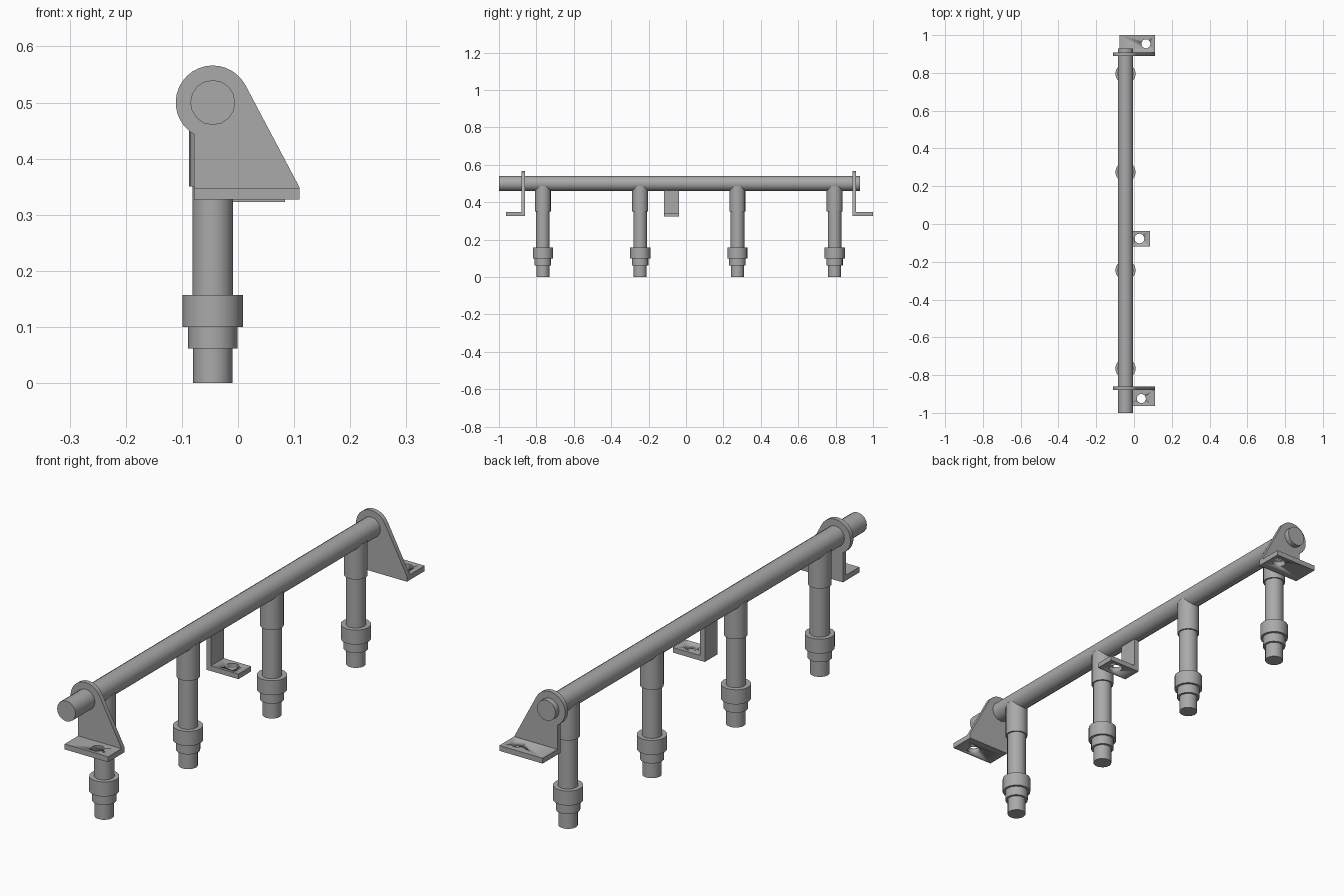
import bpy
import bmesh
from math import radians, sin, cos, pi, atan2, acos, hypot
from mathutils import Matrix, Vector

cube = bpy.data.objects.get("Cube")
if cube:
    bpy.data.objects.remove(cube, do_unlink=True)

steel = bpy.data.materials.new("grey_steel")
steel.use_nodes = True
COLOUR = (0.4, 0.4, 0.4, 1)
steel.diffuse_color = COLOUR
steel.node_tree.nodes["Principled BSDF"].inputs["Base Color"].default_value = COLOUR

PIPE_X, PIPE_Z, PIPE_R = -0.045, 0.5, 0.04
SIDES = 16


def finish(name, bm):
    bmesh.ops.recalc_face_normals(bm, faces=bm.faces)
    mesh = bpy.data.meshes.new(name)
    bm.to_mesh(mesh)
    bm.free()
    mesh.materials.append(steel)
    obj = bpy.data.objects.new(name, mesh)
    bpy.context.collection.objects.link(obj)
    bpy.ops.object.select_all(action='DESELECT')
    obj.select_set(True)
    bpy.context.view_layer.objects.active = obj
    bpy.ops.object.shade_smooth_by_angle(angle=radians(30))
    return obj


def extrude_outline(name, points, offset):
    bm = bmesh.new()
    face = bm.faces.new([bm.verts.new(p) for p in points])
    made = bmesh.ops.extrude_face_region(bm, geom=[face])["geom"]
    verts = [g for g in made if isinstance(g, bmesh.types.BMVert)]
    bmesh.ops.translate(bm, verts=verts, vec=Vector(offset))
    return finish(name, bm)


def box(name, x0, x1, y0, y1, z0, z1):
    return extrude_outline(
        name, [(x0, y0, z0), (x1, y0, z0), (x1, y1, z0), (x0, y1, z0)], (0, 0, z1 - z0))


def drill(obj, x, y, radius):
    # Vertical bolt hole through a foot
    bm = bmesh.new()
    bmesh.ops.create_cone(bm, cap_ends=True, segments=SIDES, radius1=radius, radius2=radius,
                          depth=0.2, matrix=Matrix.Translation((x, y, 0.335)))
    cutter = finish("hole_cutter", bm)
    cutter.hide_render = True
    bpy.context.view_layer.objects.active = obj
    mod = obj.modifiers.new("bolt_hole", 'BOOLEAN')
    mod.operation = 'DIFFERENCE'
    mod.solver = 'EXACT'
    mod.object = cutter
    bpy.ops.object.modifier_apply(modifier=mod.name)
    bpy.data.objects.remove(cutter, do_unlink=True)


def outlet(name, y):
    # Stepped outlet: spigot, reducer, collar, pipe and tee sleeve
    steps = [(0.035, 0, 0.062), (0.044, 0.062, 0.1), (0.054, 0.1, 0.157),
             (0.0365, 0.157, 0.35), (0.0425, 0.35, 0.487)]
    bm = bmesh.new()
    rings = []
    for radius, low, high in steps:
        for z in (low, high):
            rings.append([bm.verts.new((PIPE_X + radius * cos(2 * pi * i / SIDES),
                                        y + radius * sin(2 * pi * i / SIDES), z))
                          for i in range(SIDES)])
    for a, b in zip(rings, rings[1:]):
        for i in range(SIDES):
            j = (i + 1) % SIDES
            bm.faces.new((a[i], a[j], b[j], b[i]))
    bm.faces.new(rings[0])
    bm.faces.new(rings[-1])
    finish(name, bm)


def end_bracket(name, y, outward, foot_y, hole):
    # Upright plate: round head, straight left side, sloped right side
    thick, head = 0.018, 0.066
    left, right, low, high = -0.078, 0.11, 0.327, 0.348
    dx, dz = right - PIPE_X, high - PIPE_Z
    start = atan2(dz, dx) + acos(head / hypot(dx, dz))
    end = pi + acos((PIPE_X - left) / head)
    arc = [start + (end - start) * i / 20 for i in range(21)]
    outline = [(right, y, low), (right, y, high)]
    outline += [(PIPE_X + head * cos(a), y, PIPE_Z + head * sin(a)) for a in arc]
    outline += [(left, y, low)]
    extrude_outline(name + "_plate", outline, (0, outward * thick, 0))
    foot = box(name + "_foot", left, right, min(y + outward * thick, foot_y),
               max(y + outward * thick, foot_y), low, high)
    drill(foot, *hole, 0.024)


# Main horizontal pipe
bm = bmesh.new()
bmesh.ops.create_cone(bm, cap_ends=True, segments=SIDES, radius1=PIPE_R, radius2=PIPE_R, depth=1.93,
                      matrix=Matrix.Translation((PIPE_X, -0.035, PIPE_Z)) @ Matrix.Rotation(pi / 2, 4, 'X'))
finish("main_pipe", bm)

# Four outlets
for n in range(4):
    outlet(f"outlet_{n + 1}", -0.765 + 0.52 * n)

# End brackets
end_bracket("front_bracket", -0.861, -1, -0.963, (0.039, -0.924))
end_bracket("back_bracket", 0.89, 1, 1.0, (0.063, 0.954))

# Middle bracket
box("middle_bracket_upright", -0.055, -0.035, -0.118, -0.038, 0.343, 0.47)
middle_foot = box("middle_bracket_foot", -0.055, 0.084, -0.118, -0.038, 0.323, 0.343)
drill(middle_foot, 0.029, -0.077, 0.026)
